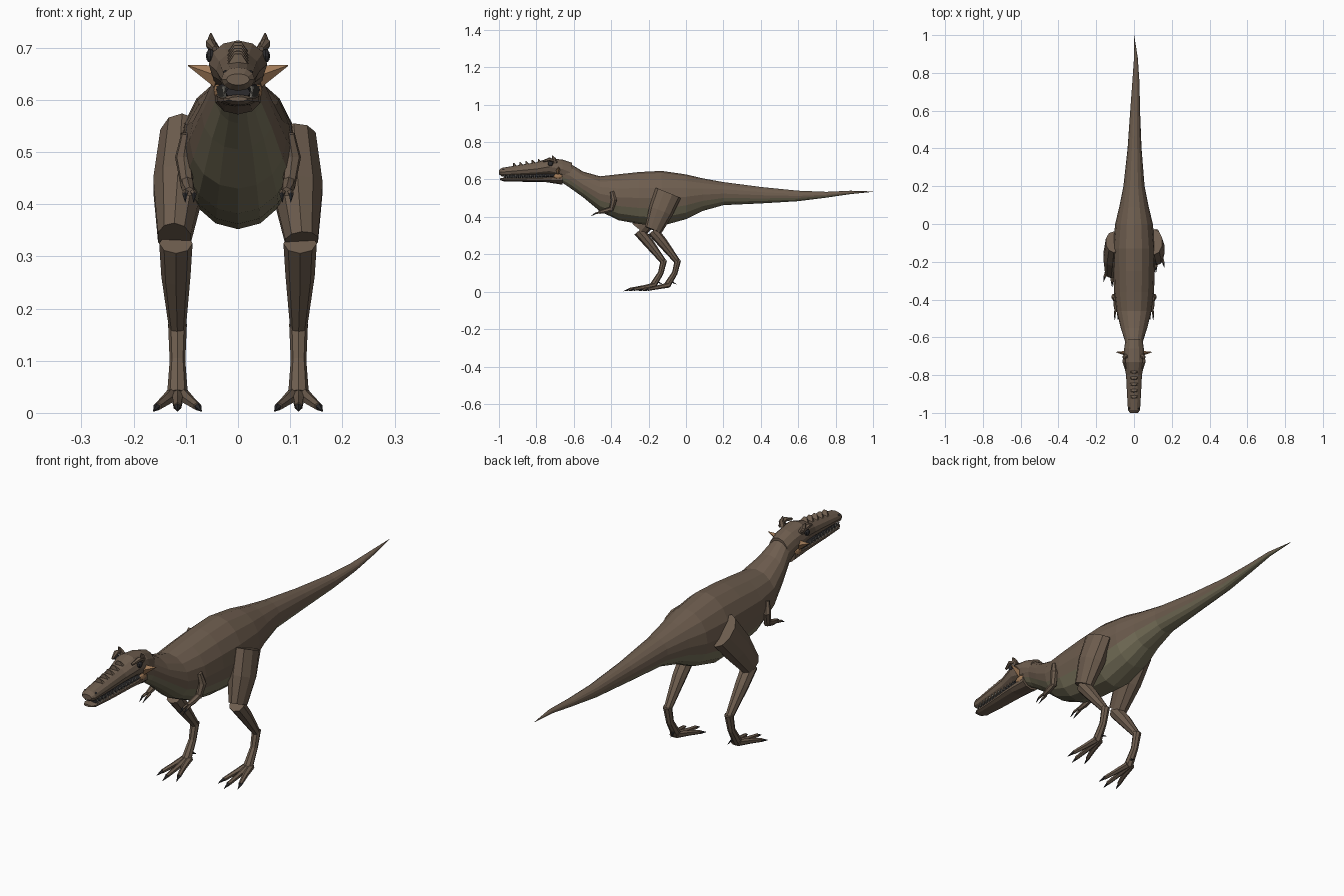
import bpy, math
from mathutils import Vector


def material(name, rgb):
    m = bpy.data.materials.new(name)
    m.diffuse_color = (*rgb, 1)
    return m


HIDE = material("hide", (0.155, 0.11, 0.077))
BELLY = material("belly", (0.19, 0.17, 0.105))
TAN = material("tan", (0.36, 0.2, 0.1))
DARK = material("dark", (0.025, 0.024, 0.026))
BONE = material("bone", (0.33, 0.31, 0.27))


def tube(name, pts, radii, sides=8, mat=HIDE, axis=None, belly=0):
    """Loft elliptical rings along a path; radii are (sideways, depth) or a number."""
    pts = [Vector(p) for p in pts]
    verts, faces, n = [], [], len(pts)
    for i, p in enumerate(pts):
        t = Vector(axis) if axis else (pts[min(i + 1, n - 1)] - pts[max(i - 1, 0)]).normalized()
        ref = Vector((1, 0, 0)) if abs(t.x) < 0.8 else Vector((0, 1, 0))
        u = (ref - t * ref.dot(t)).normalized()
        v = u.cross(t)
        r = radii[i] if isinstance(radii[i], tuple) else (radii[i], radii[i])
        for k in range(sides):
            a = 2 * math.pi * k / sides - math.pi / 2
            verts.append(p + u * math.cos(a) * r[0] + v * math.sin(a) * r[1])
    for i in range(n - 1):
        for k in range(sides):
            k2 = (k + 1) % sides
            faces.append((i * sides + k, i * sides + k2, (i + 1) * sides + k2, (i + 1) * sides + k))
    loops = len(faces)
    faces.append(tuple(reversed(range(sides))))
    faces.append(tuple(range((n - 1) * sides, n * sides)))
    me = bpy.data.meshes.new(name)
    me.from_pydata(verts, [], faces)
    me.materials.append(mat)
    if belly:
        # lower strips of every ring get the belly colour
        me.materials.append(BELLY)
        for i in range(loops):
            k = i % sides
            if k < belly or k >= sides - belly:
                me.polygons[i].material_index = 1
    # consistent outward normals
    import bmesh
    bm = bmesh.new()
    bm.from_mesh(me)
    bmesh.ops.recalc_face_normals(bm, faces=bm.faces)
    bm.to_mesh(me)
    bm.free()
    ob = bpy.data.objects.new(name, me)
    bpy.context.collection.objects.link(ob)
    return ob


def hull(name, rows, sides, mat=HIDE, belly=0):
    """Loft along y from rows of (y, top, bottom, half width, x shift)."""
    return tube(name, [(r[4] if len(r) > 4 else 0, r[0], (r[1] + r[2]) / 2) for r in rows],
                [(r[3], (r[1] - r[2]) / 2) for r in rows], sides, mat, (0, 1, 0), belly)


def spike(name, a, b, r, mat=DARK, sides=5):
    return tube(name, [a, b], [r, 0.0008], sides, mat)


def ball(name, loc, size, mat):
    bpy.ops.mesh.primitive_uv_sphere_add(segments=10, ring_count=6, radius=1, location=loc)
    ob = bpy.context.object
    ob.name, ob.scale = name, size
    ob.data.materials.append(mat)


# Body, neck and tail in one loft
hull("body", [
    (-0.68, 0.69, 0.595, 0.040), (-0.62, 0.685, 0.555, 0.048), (-0.55, 0.642, 0.505, 0.070),
    (-0.46, 0.617, 0.43, 0.093), (-0.36, 0.628, 0.382, 0.106), (-0.25, 0.64, 0.362, 0.110),
    (-0.13, 0.646, 0.352, 0.112), (0, 0.627, 0.388, 0.100), (0.09, 0.606, 0.432, 0.078),
    (0.2, 0.586, 0.463, 0.056), (0.4, 0.56, 0.472, 0.037, 0.003), (0.6, 0.54, 0.484, 0.026, 0.006),
    (0.75, 0.534, 0.503, 0.019, 0.01), (0.88, 0.54, 0.522, 0.010, 0.01), (1, 0.536, 0.534, 0.001)],
    16, belly=3)

# Head: skull, lower jaw, mouth interior
hull("skull", [
    (-1, 0.65, 0.628, 0.022), (-0.985, 0.662, 0.617, 0.032), (-0.9, 0.676, 0.618, 0.037),
    (-0.8, 0.692, 0.62, 0.042), (-0.73, 0.714, 0.622, 0.056), (-0.66, 0.706, 0.605, 0.052),
    (-0.61, 0.69, 0.58, 0.045)], 12)
hull("lower_jaw", [
    (-0.995, 0.606, 0.597, 0.018), (-0.975, 0.61, 0.59, 0.029), (-0.88, 0.611, 0.588, 0.035),
    (-0.75, 0.618, 0.586, 0.042), (-0.66, 0.635, 0.572, 0.045)], 10)
hull("mouth", [(-0.97, 0.628, 0.6, 0.024), (-0.85, 0.63, 0.6, 0.031),
               (-0.69, 0.64, 0.6, 0.044)], 8, DARK)
ball("nose", (0, -0.985, 0.64), (0.012, 0.015, 0.018), HIDE)
for i in range(5):
    y = -0.92 + i * 0.033
    z = 0.671 + i * 0.0055
    tube("snout_ridge", [(0, y + 0.006, z - 0.004), (0, y - 0.002, z + 0.017)],
         [(0.024, 0.012), (0.008, 0.002)], 6)

for s in (-1, 1):
    # Eyes, brows, horns, cheek frills, nostrils, teeth
    ball("eye", (s * 0.053, -0.725, 0.684), (0.009, 0.014, 0.013), DARK)
    tube("brow", [(s * 0.045, -0.765, 0.698), (s * 0.053, -0.73, 0.708), (s * 0.05, -0.69, 0.696)],
         [0.005, 0.01, 0.006], 6)
    tube("horn", [(s * 0.043, -0.70, 0.69), (s * 0.052, -0.705, 0.71), (s * 0.052, -0.715, 0.727)],
         [0.013, 0.01, 0.002], 6)
    tube("cheek_spike", [(s * 0.038, -0.685, 0.645), (s * 0.096, -0.678, 0.666)],
         [(0.014, 0.022), (0.001, 0.001)], 4, TAN)
    ball("jaw_muscle", (s * 0.038, -0.685, 0.617), (0.009, 0.025, 0.014), TAN)
    ball("nostril", (s * 0.024, -0.975, 0.652), (0.005, 0.007, 0.005), DARK)
    for i in range(13):
        y = -0.97 + i * 0.02
        x = s * (0.027 + i * 0.0009)
        spike("upper_tooth", (x, y, 0.626), (x, y, 0.606), 0.004, BONE, 4)
        spike("lower_tooth", (x * 0.95, y + 0.01, 0.604), (x * 0.95, y + 0.01, 0.62), 0.0035, BONE, 4)

    # Arm with two-fingered hand
    tube("upper_arm", [(s * 0.098, -0.395, 0.535), (s * 0.104, -0.385, 0.49), (s * 0.098, -0.40, 0.435)],
         [0.011, 0.017, 0.012], 7)
    tube("forearm", [(s * 0.098, -0.393, 0.443), (s * 0.096, -0.43, 0.432), (s * 0.093, -0.465, 0.424)],
         [0.013, 0.013, 0.009], 7)
    for d in (-1, 1):
        x = s * 0.093 + d * 0.007
        tube("finger", [(x, -0.46, 0.424), (x + d * 0.002, -0.485, 0.418)], [0.006, 0.005], 5)
        spike("finger_claw", (x + d * 0.002, -0.483, 0.419), (x + d * 0.001, -0.508, 0.404), 0.005)

    # Leg: the -x one steps forward
    f = -0.075 if s < 0 else 0
    knee = (-0.25, 0.335) if s < 0 else (-0.175, 0.33)
    mid = (-0.172, 0.435) if s < 0 else (-0.135, 0.43)
    tube("thigh", [(s * 0.107, -0.095, 0.527), (s * 0.114, mid[0], mid[1]), (s * 0.122, *knee)],
         [(0.044, 0.073), (0.051, 0.066), (0.033, 0.047)], 10)
    tube("shin", [(s * 0.119, f - 0.178, 0.325), (s * 0.119, f - 0.125, 0.262), (s * 0.116, f - 0.045, 0.16)],
         [(0.032, 0.03), (0.028, 0.027), (0.016, 0.016)], 8)
    tube("metatarsal", [(s * 0.116, f - 0.043, 0.17), (s * 0.116, f - 0.06, 0.10), (s * 0.116, f - 0.1, 0.035)],
         [(0.018, 0.017), (0.015, 0.015), (0.02, 0.018)], 8)
    for d in (-1, 0, 1):
        reach = 0.025 if d == 0 else 0
        cx = s * 0.116
        tip = (cx + d * 0.038, f - 0.205 - reach, 0.012)
        tube("toe", [(cx + d * 0.008, f - 0.09, 0.036), (cx + d * 0.022, f - 0.15, 0.024), tip],
             [0.014, 0.011, 0.008], 6)
        spike("toe_claw", (tip[0], tip[1] + 0.006, 0.013),
              (tip[0] + d * 0.008, tip[1] - 0.028, 0.003), 0.008)
    spike("rear_claw", (s * 0.112, f - 0.085, 0.058), (s * 0.106, f - 0.05, 0.04), 0.007)
